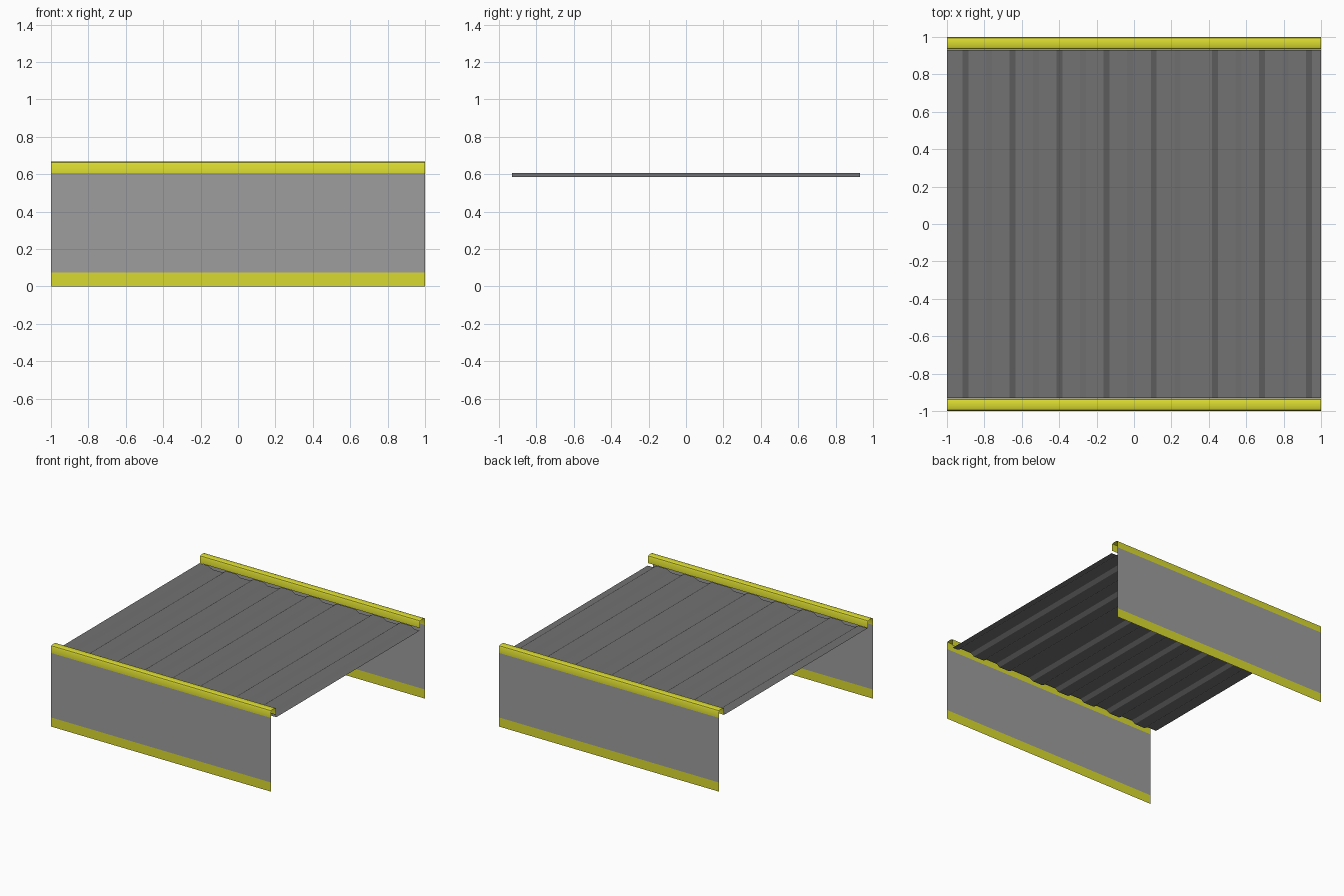
import bpy


def material(name, rgb):
    mat = bpy.data.materials.new(name)
    mat.use_nodes = True
    colour = (*rgb, 1.0)
    mat.diffuse_color = colour
    bsdf = next(n for n in mat.node_tree.nodes if n.type == 'BSDF_PRINCIPLED')
    bsdf.inputs["Base Color"].default_value = colour
    return mat


def sheet(name, start, end, mats, rule=lambda centre: 0, smooth=False):
    """Thin open sheet spanning two matching lines of points."""
    n = len(start)
    faces = [(i, i + 1, n + i + 1, n + i) for i in range(n - 1)]
    mesh = bpy.data.meshes.new(name)
    mesh.from_pydata(start + end, [], faces)
    for mat in mats:
        mesh.materials.append(mat)
    for face in mesh.polygons:
        face.material_index = rule(face.center)
    obj = bpy.data.objects.new(name, mesh)
    bpy.context.collection.objects.link(obj)
    if smooth:
        bpy.ops.object.select_all(action='DESELECT')
        obj.select_set(True)
        bpy.context.view_layer.objects.active = obj
        bpy.ops.object.shade_smooth_by_angle()
    return obj


cube = bpy.data.objects.get("Cube")
if cube:
    bpy.data.objects.remove(cube)

yellow = material("yellow trim", (0.70, 0.70, 0.03))
panel_grey = material("panel grey", (0.34, 0.34, 0.34))
deck_grey = material("deck grey", (0.17, 0.17, 0.17))

STRIP, RAIL, TOP, DECK_END = 0.075, 0.605, 0.667, 0.93

# Side panels with a bottom strip, and the hooked rails above them
panel_line = [(1.0, 0.0), (1.0, STRIP), (1.0, RAIL)]
rail_line = [(1.0, RAIL), (1.0, 0.652), (0.995, 0.662), (0.983, TOP),
             (0.95, TOP), (0.938, 0.662), (0.933, 0.652), (0.933, RAIL)]


def run_along_x(name, line, side, mats, rule=lambda c: 0, smooth=False):
    left = [(side, side * y, z) for y, z in line]
    right = [(-side, side * y, z) for y, z in line]
    return sheet(name, left, right, mats, rule, smooth)


for label, side in (("front", -1), ("back", 1)):
    run_along_x(label + "_panel", panel_line, side, [panel_grey, yellow],
                lambda c: 1 if c.z < STRIP else 0)
    run_along_x(label + "_rail", rail_line, side, [yellow], smooth=True)

# Corrugated deck: slopes alternate down and up, with one wide flat
HIGH, LOW, HALF_SLOPE = 0.605, 0.585, 0.016
slopes = [-0.9 + 0.1257 * i for i in range(10)]
slopes += [0.432 + 0.1257 * i for i in range(5)]
wave = [(-1.0, HIGH)]
z = HIGH
for x in slopes:
    wave.append((x - HALF_SLOPE, z))
    z = LOW if z == HIGH else HIGH
    wave.append((x + HALF_SLOPE, z))
wave.append((1.0, z))
sheet("corrugated_deck", [(x, -DECK_END, h) for x, h in wave],
      [(x, DECK_END, h) for x, h in wave], [deck_grey], smooth=True)
